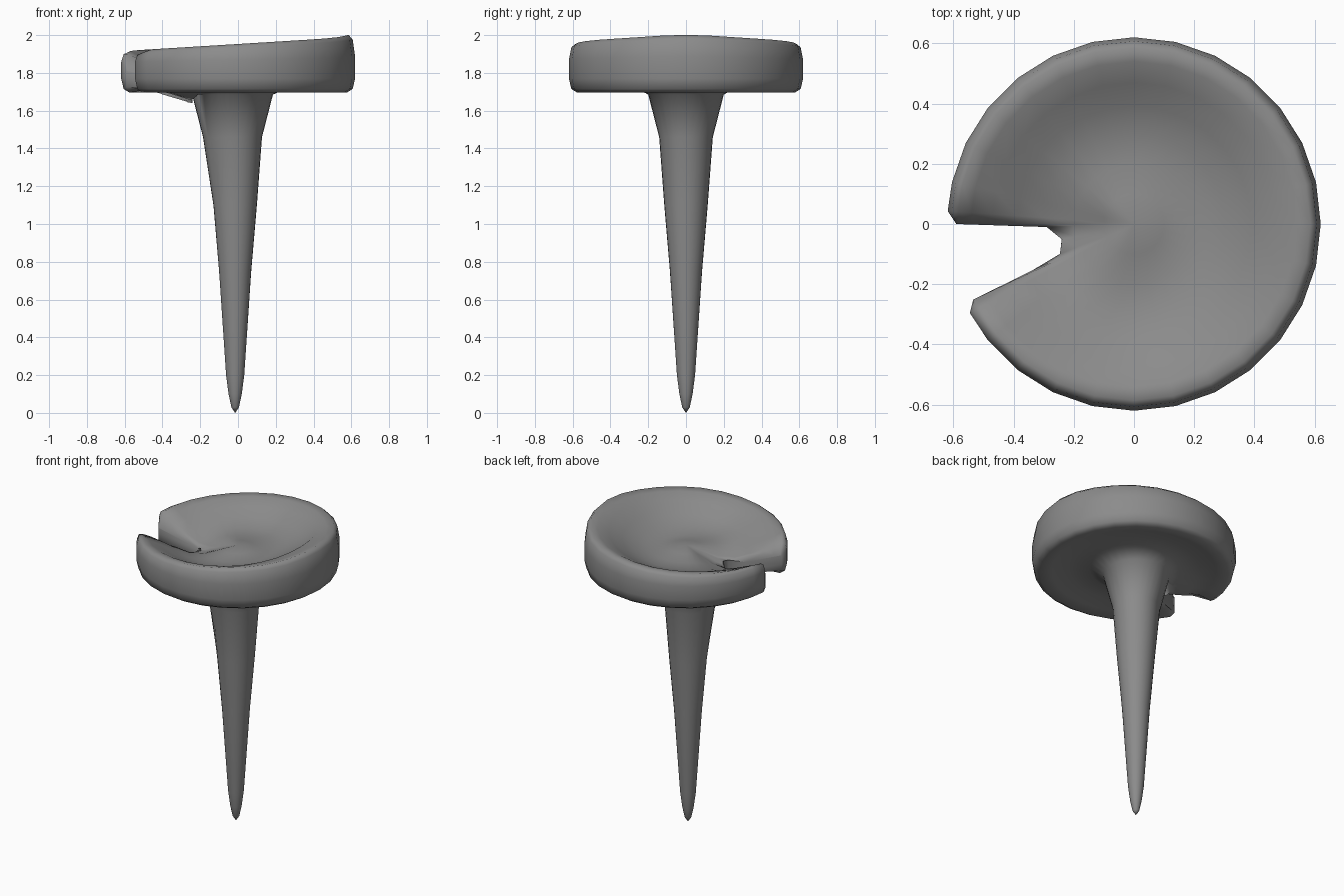
import bpy, bmesh, math

cube = bpy.data.objects.get("Cube")
if cube:
    bpy.data.objects.remove(cube, do_unlink=True)

# Single matte grey
grey = bpy.data.materials.new("mid_grey")
grey.use_nodes = True
colour = (0.26, 0.26, 0.26, 1)
grey.diffuse_color = colour
grey.node_tree.nodes["Principled BSDF"].inputs["Base Color"].default_value = colour

# Profiles as (radius, height)
STEM = [(0, 0), (0.02, 0.03), (0.035, 0.1), (0.048, 0.2), (0.085, 0.75),
        (0.115, 1.1), (0.142, 1.46), (0.2, 1.685)]
UNDERSIDE = [(0.27, 1.725), (0.4, 1.725), (0.5, 1.71), (0.575, 1.695)]
RIM = [(0.607, 1.715), (0.62, 1.77), (0.62, 1.87), (0.607, 1.935), (0.585, 1.953)]
DISH = [(0.54, 1.945), (0.47, 1.905), (0.39, 1.86), (0.3, 1.83),
        (0.2, 1.825), (0.1, 1.84), (0, 1.855)]

# Columns as (angle in degrees, outer reach, top height limit):
# the notch is a run of short columns between two rounded-off lips
STEP = 360 / 28
columns = [(k * STEP, 1, 2) for k in range(-11, 13)]
columns += [(167, 1, 1.95), (176, 1, 1.93), (180, 0.59, 1.81),
            (182, 0.29, 1.755), (192, 0.245, 1.79), (202, 0.265, 1.78),
            (204.5, 0.37, 1.77), (205.2, 0.59, 1.83), (208.5, 1, 1.92)]


def column_points(angle, reach, limit):
    a = math.radians(angle)
    c, s = math.cos(a), math.sin(a)
    # Weight that peaks along the middle of the notch
    near_notch = max(0, -math.cos(a - math.radians(10))) ** 6
    points = []
    for part in (STEM, UNDERSIDE, RIM, DISH):
        for r, z in part:
            shift = 0
            if part is STEM:
                # Stem leans slightly and swells just below the notch
                shift = -0.015
                r += 0.03 * near_notch * (z > 1.4)
            elif part is UNDERSIDE:
                z -= 0.085 * near_notch * max(0, min(1, (0.5 - r) / 0.2))
            elif part is DISH:
                # Dish dips to the notch and fills up on the far side
                z -= 0.06 * near_notch * min(1, r / 0.25)
                z += 0.03 * max(0, c) * (0.25 < r < 0.5)
            if r > 0.24:
                z = min(z, limit)
            if r > 0.45 and 0.45 < reach < 1:
                z = max(z, 1.725)
            r = min(r, reach)
            # Rim rises towards one side, with a small peak
            lift = max(0, (z - 1.83) / 0.12) * min(1, r / 0.3)
            z += lift * (0.06 * r * c + 0.012 * max(0, c) ** 12)
            points.append((r * c + shift, r * s, z))
    return points


# Stem and notched dish as one skin
bm = bmesh.new()
grid = [[bm.verts.new(p) for p in column_points(*col)] for col in columns]
for left, right in zip(grid, grid[1:] + grid[:1]):
    for i in range(len(left) - 1):
        bm.faces.new((left[i], right[i], right[i + 1], left[i + 1]))
bmesh.ops.remove_doubles(bm, verts=bm.verts, dist=0.0005)
bmesh.ops.recalc_face_normals(bm, faces=bm.faces)
mesh = bpy.data.meshes.new("notched_disc_on_stem")
bm.to_mesh(mesh)
bm.free()
mesh.materials.append(grey)
body = bpy.data.objects.new("notched_disc_on_stem", mesh)
bpy.context.collection.objects.link(body)

bpy.ops.object.select_all(action="DESELECT")
body.select_set(True)
bpy.context.view_layer.objects.active = body
bpy.ops.object.shade_smooth_by_angle(angle=math.radians(65))
